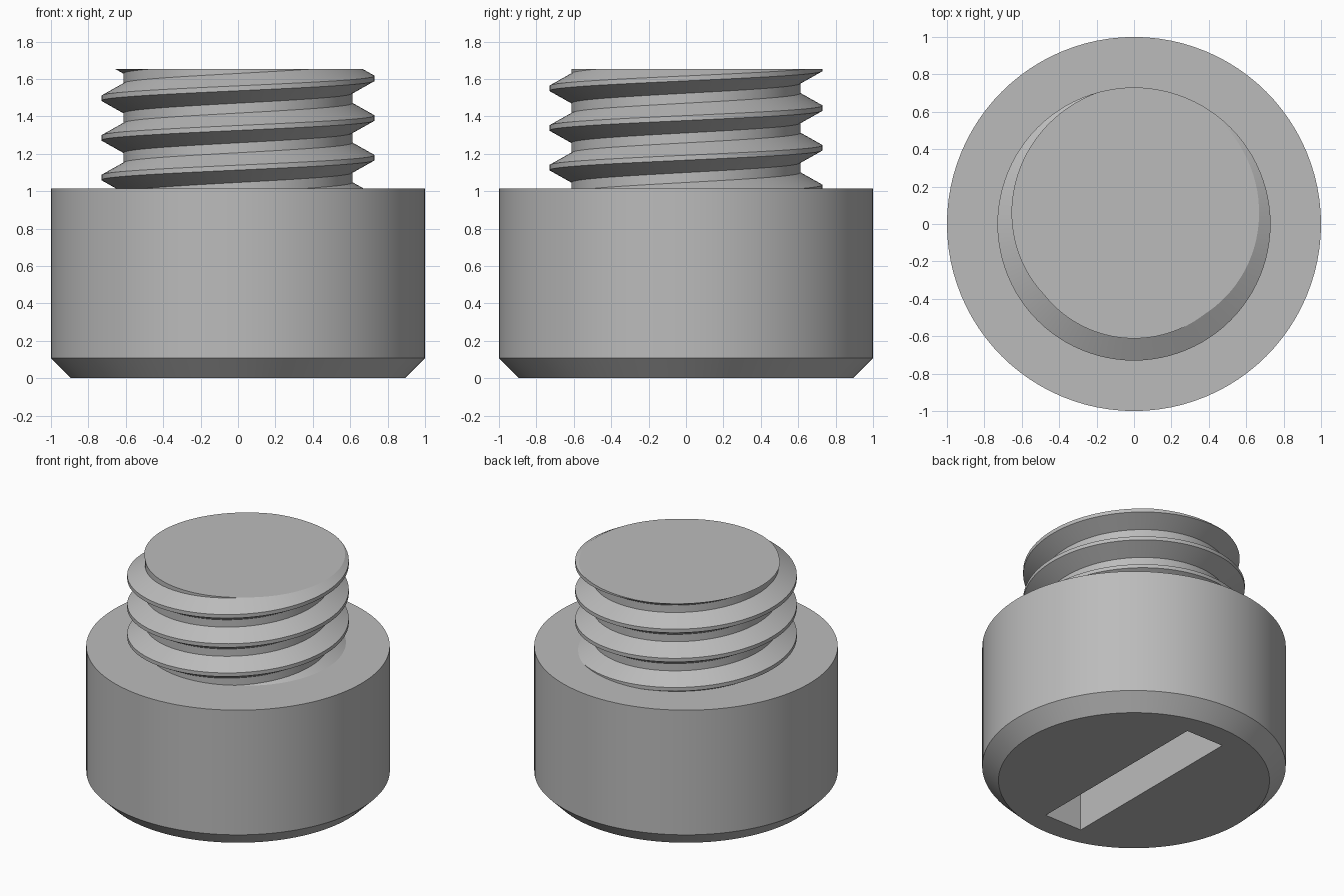
import bpy, bmesh, math
from mathutils import Vector

if "Cube" in bpy.data.objects:
    bpy.data.objects.remove(bpy.data.objects["Cube"])

SEG = 96
PITCH = 0.212
CREST_R, ROOT_R = 0.73, 0.612
CREST_Z = 1.603          # height of the top crest at +x
SHOULDER, TOP = 1.013, 1.652

steel = bpy.data.materials.new("grey_steel")
steel.use_nodes = True
GREY = (0.5, 0.5, 0.5, 1)
steel.diffuse_color = GREY
steel.node_tree.nodes["Principled BSDF"].inputs["Base Color"].default_value = GREY


def spin_profile(bm, points, turns=1, rise=0.0):
    """Sweep an (r, z) profile around z, climbing by rise each turn."""
    verts = [bm.verts.new((r, 0, z)) for r, z in points]
    edges = [bm.edges.new(pair) for pair in zip(verts, verts[1:])]
    bmesh.ops.spin(bm, geom=verts + edges, cent=(0, 0, 0), axis=(0, 0, 1),
                   dvec=(0, 0, rise / SEG), angle=turns * math.tau, steps=turns * SEG)
    bmesh.ops.remove_doubles(bm, verts=bm.verts[:], dist=1e-4)


def finish(name, bm):
    """Close open ends and turn the mesh into a shaded object."""
    bmesh.ops.holes_fill(bm, edges=[e for e in bm.edges if e.is_boundary], sides=0)
    bmesh.ops.recalc_face_normals(bm, faces=bm.faces[:])
    mesh = bpy.data.meshes.new(name)
    bm.to_mesh(mesh)
    bm.free()
    mesh.materials.append(steel)
    obj = bpy.data.objects.new(name, mesh)
    bpy.context.collection.objects.link(obj)
    return obj


def activate(obj):
    bpy.ops.object.select_all(action="DESELECT")
    obj.select_set(True)
    bpy.context.view_layer.objects.active = obj


# Round head with a chamfered lower rim
bm = bmesh.new()
spin_profile(bm, [(0.893, 0), (1, 0.107), (1, SHOULDER)])
head = finish("head", bm)

# Straight slot cut into the underside
bm = bmesh.new()
bmesh.ops.create_cube(bm, size=1)
bmesh.ops.scale(bm, vec=Vector((0.3, 1.45, 0.8)), verts=bm.verts[:])
cutter = finish("slot_cutter", bm)
cutter.hide_render = True
cut = head.modifiers.new("slot", "BOOLEAN")
cut.operation, cut.solver, cut.object = "DIFFERENCE", "EXACT", cutter
activate(head)
bpy.ops.object.modifier_apply(modifier=cut.name)
bpy.data.objects.remove(cutter)

# Right-handed threaded shaft, trimmed flat at both ends
bm = bmesh.new()
start = CREST_Z - 4 * PITCH
thread = [(ROOT_R, -1 / 2), (ROOT_R, -3 / 8), (CREST_R, -1 / 16),
          (CREST_R, 1 / 16), (ROOT_R, 3 / 8), (ROOT_R, 1 / 2)]
spin_profile(bm, [(r, start + PITCH * k) for r, k in thread], turns=6, rise=PITCH)
for z, up in ((TOP, 1), (SHOULDER - 0.06, -1)):
    bmesh.ops.bisect_plane(bm, geom=bm.verts[:] + bm.edges[:] + bm.faces[:],
                           plane_co=(0, 0, z), plane_no=(0, 0, up), clear_outer=True)
shaft = finish("threaded_shaft", bm)

for obj in (head, shaft):
    activate(obj)
    bpy.ops.object.shade_smooth_by_angle(angle=math.radians(25))
